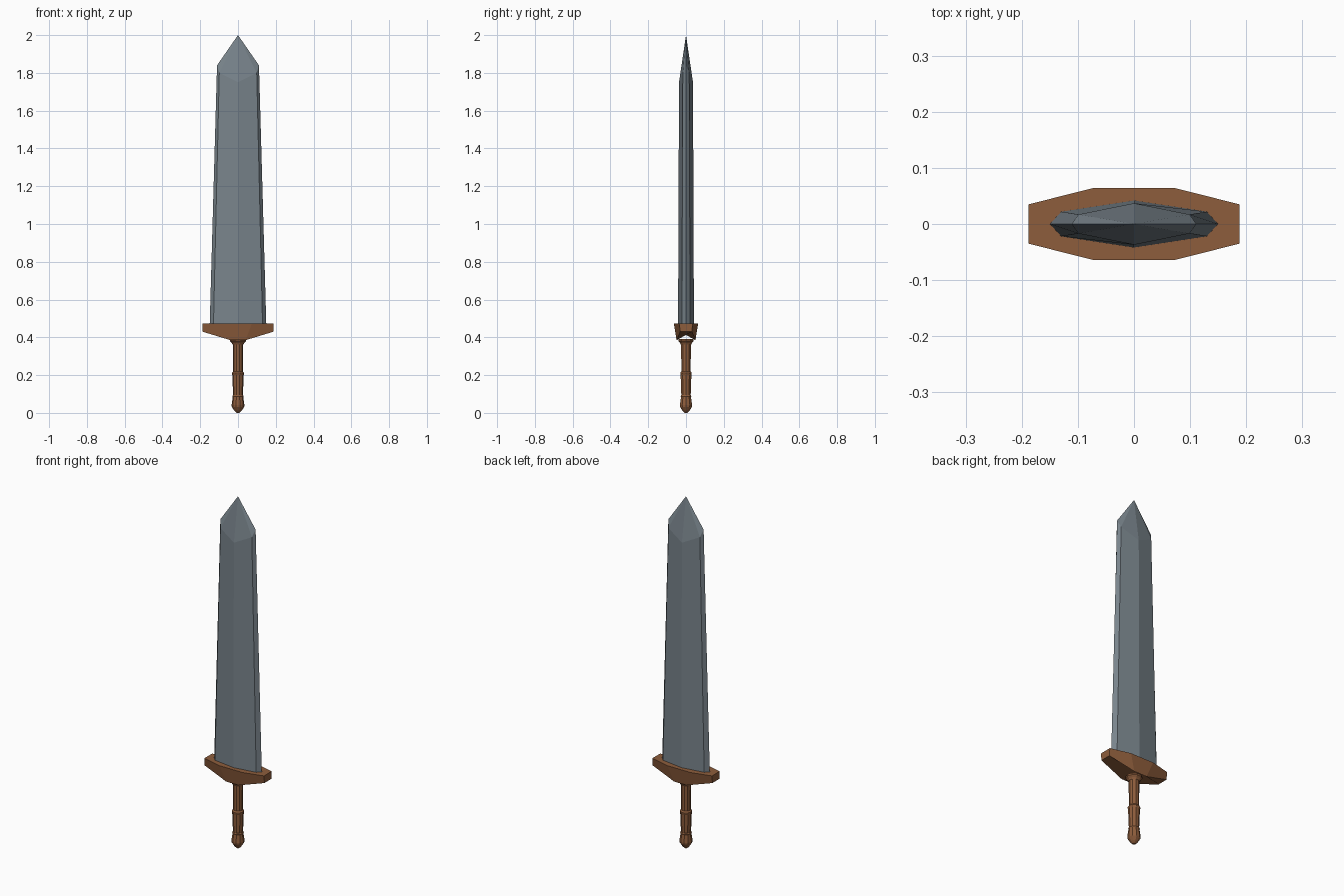
import bpy, bmesh, math

cube = bpy.data.objects.get("Cube")
if cube:
    bpy.data.objects.remove(cube)


def material(name, rgb, rough):
    m = bpy.data.materials.new(name)
    m.use_nodes = True
    m.diffuse_color = (*rgb, 1)
    bsdf = m.node_tree.nodes["Principled BSDF"]
    bsdf.inputs["Base Color"].default_value = (*rgb, 1)
    bsdf.inputs["Roughness"].default_value = rough
    return m


steel = material("steel grey", (0.19, 0.23, 0.26), 0.6)
wood = material("brown wood", (0.27, 0.11, 0.045), 0.8)


def loft(name, rings, mat, tip=None):
    """Skin a stack of equal-length rings; close the ends with a cap or a tip."""
    bm = bmesh.new()
    loops = [[bm.verts.new(p) for p in ring] for ring in rings]
    n = len(loops[0])
    for low, high in zip(loops, loops[1:]):
        for i in range(n):
            j = (i + 1) % n
            bm.faces.new((low[i], low[j], high[j], high[i]))
    bm.faces.new(loops[0][::-1])
    if tip:
        apex = bm.verts.new(tip)
        for i in range(n):
            bm.faces.new((loops[-1][i], loops[-1][(i + 1) % n], apex))
    else:
        bm.faces.new(loops[-1])
    bmesh.ops.recalc_face_normals(bm, faces=bm.faces)
    mesh = bpy.data.meshes.new(name)
    bm.to_mesh(mesh)
    bm.free()
    mesh.materials.append(mat)
    obj = bpy.data.objects.new(name, mesh)
    bpy.context.collection.objects.link(obj)
    return obj


def mirrored(quarter):
    """Ring from points of the +x +y quarter, without doubling points on an axis."""
    ring = []
    for sx, sy, step in ((1, 1, 1), (-1, 1, -1), (-1, -1, 1), (1, -1, -1)):
        for x, y, z in quarter[::step]:
            p = (sx * x, sy * y, z)
            if p not in ring:
                ring.append(p)
    return ring


# Blade: bevelled edge, flat flank and central ridge, running to a point
blade_base = [(0.15, 0, 0.46), (0.13, 0.022, 0.46), (0, 0.042, 0.46)]
blade_shoulder = [(0.111, 0, 1.84), (0.099, 0.017, 1.80), (0, 0.037, 1.75)]
loft("blade", [mirrored(blade_base), mirrored(blade_shoulder)], steel, tip=(0, 0, 2))

# Guard: eight-sided plate tapering underneath towards the grip
guard_bottom = [(0.188, 0.031, 0.43), (0.04, 0.05, 0.385)]
guard_top = [(0.188, 0.035, 0.472), (0.073, 0.064, 0.472)]
loft("guard", [mirrored(guard_bottom), mirrored(guard_top)], wood)


# Grip with collar, rings and pommel, turned from radius and height pairs
def turned(name, profile, sides=10):
    rings = [[(r * math.cos(math.tau * i / sides), r * math.sin(math.tau * i / sides), z)
              for i in range(sides)] for r, z in profile]
    return loft(name, rings, wood)


turned("collar", [(0.029, 0.362), (0.033, 0.37), (0.042, 0.38), (0.042, 0.39)])
turned("grip", [(0.026, 0.09), (0.030, 0.20), (0.032, 0.205), (0.032, 0.212),
                (0.026, 0.22), (0.027, 0.37)])
turned("pommel", [(0.008, 0), (0.02, 0.012), (0.033, 0.032), (0.034, 0.042),
                  (0.028, 0.083), (0.030, 0.088), (0.027, 0.094)])
